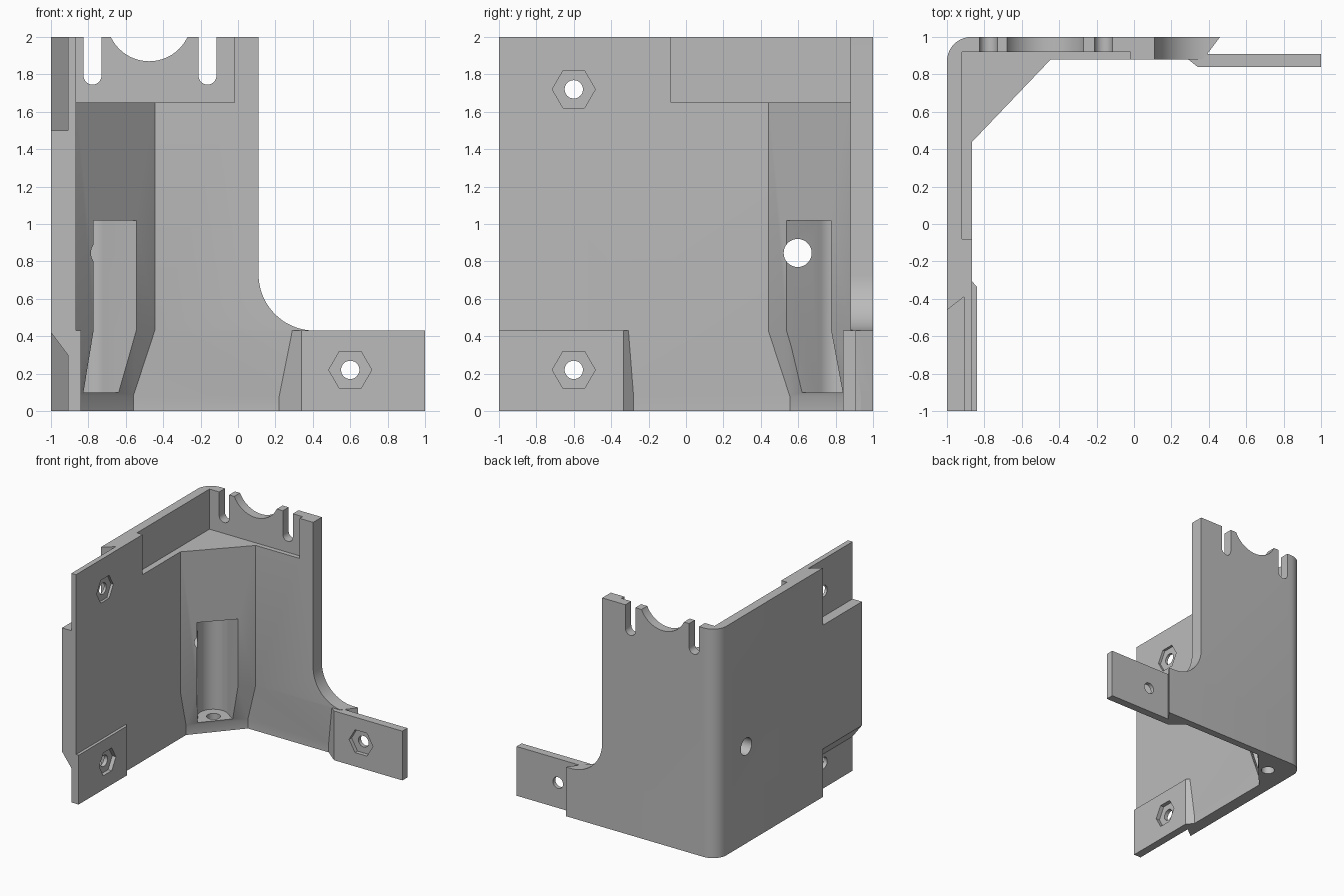
import bpy, bmesh
from math import cos, sin, pi, radians
from mathutils import Vector

cube = bpy.data.objects.get("Cube")
if cube:
    bpy.data.objects.remove(cube)

grey = bpy.data.materials.new("plain grey")
grey.use_nodes = True
colour = (0.5, 0.5, 0.5, 1)
grey.diffuse_color = colour
grey.node_tree.nodes["Principled BSDF"].inputs["Base Color"].default_value = colour


def loft(name, rings):
    """Closed solid skinned through rings of matching 3D points."""
    bm = bmesh.new()
    rows = [[bm.verts.new(p) for p in ring] for ring in rings]
    n = len(rows[0])
    for low, high in zip(rows, rows[1:]):
        for i in range(n):
            j = (i + 1) % n
            bm.faces.new((low[i], low[j], high[j], high[i]))
    bm.faces.new(rows[0][::-1])
    bm.faces.new(rows[-1])
    bmesh.ops.recalc_face_normals(bm, faces=bm.faces)
    mesh = bpy.data.meshes.new(name)
    bm.to_mesh(mesh)
    bm.free()
    mesh.materials.append(grey)
    ob = bpy.data.objects.new(name, mesh)
    bpy.context.collection.objects.link(ob)
    return ob


def prism(name, outline, a, b, axis="z"):
    """Extrude a 2D outline from a to b along an axis."""
    place = {"x": lambda p, d: (d, p[0], p[1]),
             "y": lambda p, d: (p[0], d, p[1]),
             "z": lambda p, d: (p[0], p[1], d)}[axis]
    return loft(name, [[place(p, d) for p in outline] for d in (a, b)])


def arc(cx, cy, r, start, end, steps=16):
    angles = [radians(start + (end - start) * i / steps) for i in range(steps + 1)]
    return [(cx + r * cos(t), cy + r * sin(t)) for t in angles]


def circle(cx, cy, r, sides=32):
    return [(cx + r * cos(2 * pi * i / sides), cy + r * sin(2 * pi * i / sides))
            for i in range(sides)]


def box(x0, x1, y0, y1):
    return [(x0, y0), (x1, y0), (x1, y1), (x0, y1)]


def combine(target, other, operation="DIFFERENCE"):
    other.hide_render = True
    mod = target.modifiers.new("combine", "BOOLEAN")
    mod.operation = operation
    mod.solver = "EXACT"
    mod.object = other
    bpy.context.view_layer.objects.active = target
    bpy.ops.object.modifier_apply(modifier=mod.name)
    bpy.data.objects.remove(other)


# Corner shell: two walls and a diagonal rib, thinner at the foot
outer = [(-1, -1)] + arc(-0.87, 0.87, 0.13, 180, 90, 10) + [(0.46, 1)]
inner_top = [(0.37, 0.88), (-0.445, 0.88), (-0.865, 0.44), (-0.865, -1)]
inner_foot = [(0.41, 0.936), (-0.56, 0.936), (-0.89, 0.555), (-0.89, -1)]
levels = [(0, inner_foot), (0.08, inner_foot), (0.43, inner_top), (2, inner_top)]
bracket = loft("corner_bracket",
               [[(x, y, z) for x, y in outer + inner] for z, inner in levels])

# Back wall cut away beside the upright, with a filleted corner
window = [(0.11, 2.1)] + arc(0.41, 0.73, 0.3, 180, 270, 20) + [(1.2, 0.43), (1.2, 2.1)]
combine(bracket, prism("window_cutter", window, 0.7, 1.2, "y"))

# Mounting tabs at the foot of each wall
back_tab = [(0.34, 0.84), (1, 0.84), (1, 0.91), (0.392, 0.91), (0.415, 0.95), (0.203, 0.95)]
side_tab = [(-0.84, -1), (-0.84, -0.335), (-0.905, -0.264), (-0.905, -1)]
for name, outline in (("back_tab", back_tab), ("side_tab", side_tab)):
    combine(bracket, prism(name, outline, 0, 0.43), "UNION")

# Undercut notches on the outside of the side wall
notch = [(-1.1, -0.538), (-0.91, -0.39), (-0.91, -1.1), (-1.1, -1.1)]
combine(bracket, prism("upper_notch", notch, 1.5, 2.1))
combine(bracket, loft("lower_notch", [
    [(x, y, -0.1) for x, y in notch],
    [(x, y, 0.3 - (x + 0.91) * 1.33) for x, y in notch]]))

# Recess around the top
combine(bracket, prism("top_recess", box(-0.92, -0.02, -0.08, 0.92), 1.65, 2.1))

# Open slots and round cradle in the top edge
for x in (-0.778, -0.163):
    slot = [(x - 0.048, 2.1)] + arc(x, 1.793, 0.048, 180, 360, 14) + [(x + 0.048, 2.1)]
    combine(bracket, prism("slot_cutter", slot, 0.8, 1.1, "y"))
combine(bracket, prism("cradle_cutter", circle(-0.475, 2.097, 0.227, 56), 0.8, 1.1, "y"))

# Screw holes with hexagonal nut pockets
for axis, u, z, face, depth, out in (("x", -0.6, 0.22, -0.84, 0.035, -1.1),
                                     ("x", -0.6, 1.72, -0.865, 0.022, -1.1),
                                     ("y", 0.6, 0.22, 0.84, 0.035, 1.1)):
    sign = 1 if out > 0 else -1
    combine(bracket, prism("nut_cutter", circle(u, z, 0.115, 6),
                           face - sign * 0.1, face + sign * depth, axis))
    combine(bracket, prism("screw_cutter", circle(u, z, 0.049),
                           face - sign * 0.1, out, axis))

# Tapered round-backed channel in the rib, with floor and side holes
mid, along, inward = Vector((-0.655, 0.655)), Vector((1, 1)) / 2**0.5, Vector((-1, 1)) / 2**0.5
channel = [(0.187, -0.1)] + arc(0, 0.2, 0.124, 0, 180, 20) + [(-0.187, -0.1)]
channel = [tuple(mid + along * u + inward * v) for u, v in channel]
combine(bracket, prism("channel_cutter", channel, 0.1, 1.02))
combine(bracket, prism("floor_hole_cutter", circle(-0.79, 0.79, 0.055), -0.1, 0.2))
combine(bracket, prism("side_hole_cutter", circle(0.597, 0.845, 0.075), -1.1, -0.7, "x"))

# Smooth the rounded faces, keep the edges crisp
bpy.ops.object.select_all(action="DESELECT")
bracket.select_set(True)
bpy.context.view_layer.objects.active = bracket
bpy.ops.object.shade_smooth_by_angle(angle=radians(25))
